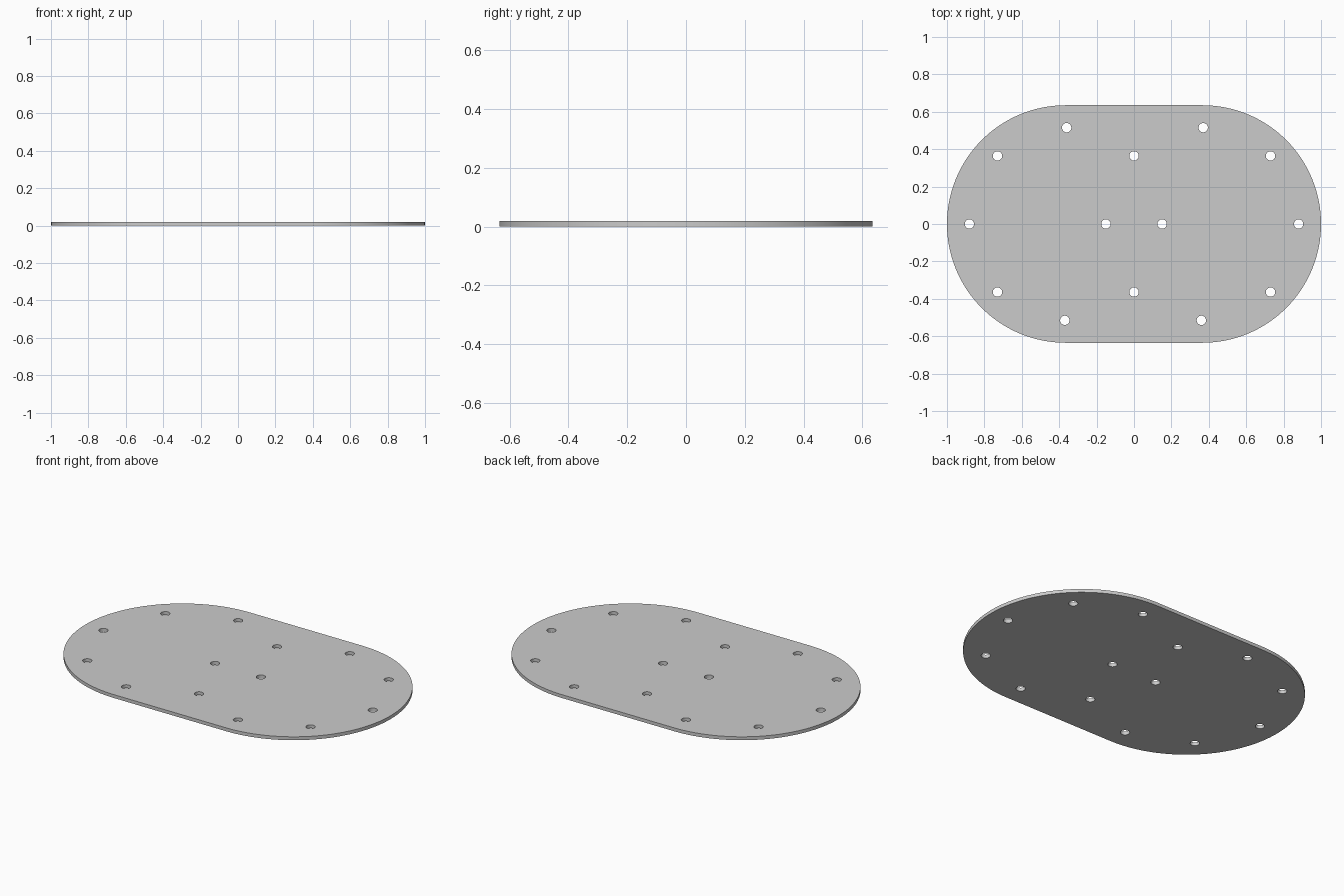
import bpy, bmesh
from math import pi, cos, sin

if "Cube" in bpy.data.objects:
    bpy.data.objects.remove(bpy.data.objects["Cube"])

R, CX, T = 0.635, 0.365, 0.02      # end radius, end centre offset, thickness
BOLT_R, HOLE_R = 0.515, 0.025      # bolt circle and hole radius


def arc(cx, cy, r, a0, a1, n, closed=False):
    steps = n if closed else n - 1
    return [(cx + r * cos(a0 + (a1 - a0) * i / steps),
             cy + r * sin(a0 + (a1 - a0) * i / steps)) for i in range(n)]


def add_loop(curve, pts):
    s = curve.splines.new('POLY')
    s.points.add(len(pts) - 1)
    for p, (x, y) in zip(s.points, pts):
        p.co = (x, y, 0, 1)
    s.use_cyclic_u = True


curve = bpy.data.curves.new("plate_profile", 'CURVE')
curve.dimensions = '2D'
curve.fill_mode = 'BOTH'
curve.extrude = T / 2

# Rounded-end outline
add_loop(curve, arc(CX, 0, R, -pi / 2, pi / 2, 65) +
         arc(-CX, 0, R, pi / 2, 3 * pi / 2, 65))

# Two rings of eight bolt holes, sharing the pair on the centre line
centres = {(round(sx * CX + BOLT_R * cos(k * pi / 4), 2),
            round(BOLT_R * sin(k * pi / 4), 3))
           for sx in (-1, 1) for k in range(8)}
centres = sorted({(x + 0.0, y + 0.0) for x, y in centres})
for x, y in centres:
    add_loop(curve, arc(x, y, HOLE_R, 0, 2 * pi, 32, closed=True))

# Turn the filled profile into a welded mesh plate
plate = bpy.data.objects.new("plate", curve)
bpy.context.collection.objects.link(plate)
plate.location.z = T / 2
bpy.context.view_layer.objects.active = plate
plate.select_set(True)
bpy.ops.object.convert(target='MESH')
plate = bpy.context.view_layer.objects.active
plate.name = "plate"
bm = bmesh.new()
bm.from_mesh(plate.data)
bmesh.ops.remove_doubles(bm, verts=bm.verts, dist=0.0001)
bmesh.ops.recalc_face_normals(bm, faces=bm.faces)
bm.to_mesh(plate.data)
bm.free()
bpy.ops.object.shade_smooth_by_angle()
